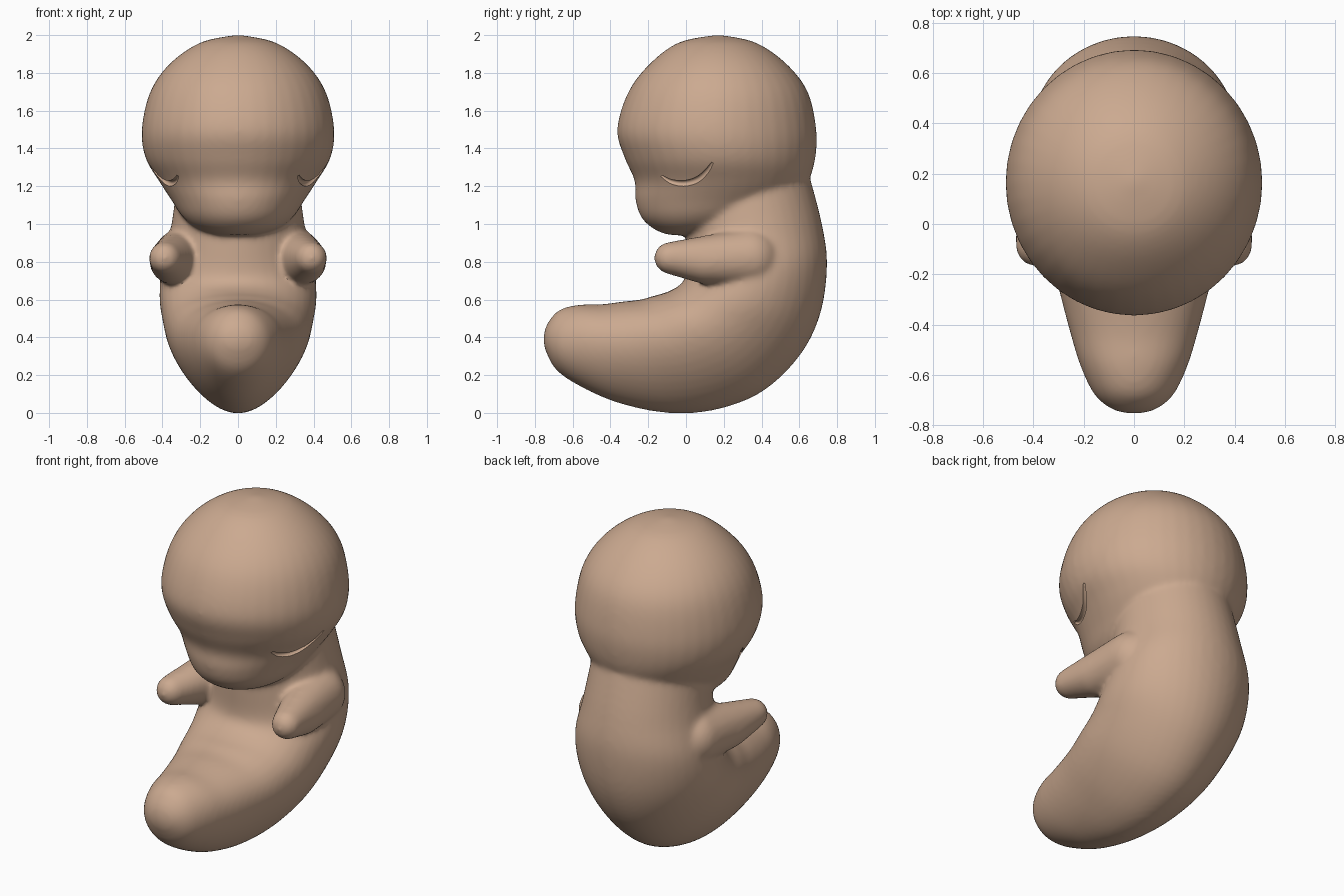
import bpy, bmesh, math
from mathutils import Vector, Matrix
from mathutils.bvhtree import BVHTree

cube = bpy.data.objects.get("Cube")
if cube:
    bpy.data.objects.remove(cube, do_unlink=True)

skin = bpy.data.materials.new("warm skin")
skin.use_nodes = True
SKIN = (0.60, 0.40, 0.28, 1)
skin.diffuse_color = SKIN
skin.node_tree.nodes["Principled BSDF"].inputs["Base Color"].default_value = SKIN


def smooth_path(keys, steps=5):
    """Interpolate the keys with a Catmull-Rom spline."""
    keys = [Vector(k) for k in keys]
    pts = []
    for i in range(len(keys) - 1):
        a, b, c, d = keys[max(i - 1, 0)], keys[i], keys[i + 1], keys[min(i + 2, len(keys) - 1)]
        for s in range(steps):
            t = s / steps
            pts.append(b + (c - a) * t / 2 + (a * 2 - b * 5 + c * 4 - d) * t * t / 2
                       + (b * 3 - a - c * 3 + d) * t ** 3 / 2)
    return pts + [keys[-1]]


def loft(bm, keys, sides=40):
    """Sections: outer y, outer z, inner y, inner z, half width, taper, centre x."""
    rings = []
    for oy, oz, iy, iz, w, k, x in smooth_path(keys):
        ring = []
        for j in range(sides):
            t = math.tau * j / sides
            c = math.cos(t)
            ring.append(bm.verts.new((x + w * math.sin(t) * (1 - k * c),
                                      (oy + iy + (oy - iy) * c) / 2,
                                      (oz + iz + (oz - iz) * c) / 2)))
        rings.append(ring)
    faces = [bm.faces.new(rings[0]), bm.faces.new(rings[-1][::-1])]
    for r, q in zip(rings, rings[1:]):
        for j in range(sides):
            n = (j + 1) % sides
            faces.append(bm.faces.new((r[j], q[j], q[n], r[n])))
    bmesh.ops.recalc_face_normals(bm, faces=faces)


def make_object(name, bm):
    mesh = bpy.data.meshes.new(name)
    bm.to_mesh(mesh)
    bm.free()
    ob = bpy.data.objects.new(name, mesh)
    bpy.context.collection.objects.link(ob)
    return ob


def apply_modifiers(ob):
    deps = bpy.context.evaluated_depsgraph_get()
    mesh = bpy.data.meshes.new_from_object(ob.evaluated_get(deps))
    ob.modifiers.clear()
    ob.data = mesh


def ball_points(x, y, z, r):
    ball = bmesh.new()
    bmesh.ops.create_icosphere(ball, subdivisions=3, radius=r,
                               matrix=Matrix.Translation((x, y, z)))
    points = [v.co.copy() for v in ball.verts]
    ball.free()
    return points


bm = bmesh.new()

# Head: horizontal slices as z, front y, back y, half width
head = [(2.0, .15, .19, .02), (1.96, -.04, .37, .2), (1.85, -.19, .53, .36),
        (1.7, -.305, .645, .465), (1.5, -.365, .69, .51), (1.35, -.325, .685, .49),
        (1.23, -.272, .65, .42), (1.13, -.268, .58, .355), (1.04, -.24, .45, .295),
        (.98, -.18, .3, .22), (.945, -.1, .15, .11), (.94, 0, .02, .01)]
loft(bm, [(b, z, f, z, w, 0, 0) for z, f, b, w in head])

# Curled body and tail: sections fanned round the belly
torso = [(.65, 1.27, .0, 1.05, .33, 0), (.72, 1.0, .0, .9, .36, 0),
         (.747, .78, .0, .74, .405, 0), (.71, .52, -.03, .68, .415, .08),
         (.60, .3, -.1, .64, .395, .15), (.4, .11, -.17, .62, .37, .22),
         (.15, .015, -.24, .6, .335, .25), (-.1, .0, -.33, .59, .295, .25),
         (-.35, .05, -.45, .575, .255, .2), (-.54, .13, -.57, .572, .215, .1),
         (-.68, .22, -.67, .545, .16, 0), (-.74, .32, -.73, .48, .09, 0),
         (-.755, .38, -.753, .42, .02, 0)]
loft(bm, [section + (0,) for section in torso])

# Arms: hull round balls from hand to shoulder
for side in (1, -1):
    points = []
    for x, y, z, r in ((.387, -.085, .82, .085), (.35, .1, .8, .118), (.29, .34, .82, .16)):
        points += ball_points(side * x, y, z, r)
    arm = [bm.verts.new(p) for p in points]
    bmesh.ops.convex_hull(bm, input=arm)
bmesh.ops.delete(bm, geom=[v for v in bm.verts if not v.link_faces], context='VERTS')

# Fuse everything into one soft body
body = make_object("body", bm)
fuse = body.modifiers.new("fuse", 'REMESH')
fuse.mode = 'VOXEL'
fuse.voxel_size = 0.014
soften = body.modifiers.new("soften", 'SMOOTH')
soften.factor = 0.5
soften.iterations = 14
apply_modifiers(body)

# Closed eyes: a curved groove pressed into each side of the head
surface = BVHTree.FromObject(body, bpy.context.evaluated_depsgraph_get())
eye_line = [(-.13, 1.255, .006), (-.08, 1.225, .013), (-.01, 1.215, .017),
            (.06, 1.235, .017), (.11, 1.28, .013), (.14, 1.325, .006)]
eye_centre = Vector((0, 1.42))
bm = bmesh.new()
for side in (1, -1):
    sections = []
    for y, z, r in eye_line:
        place = surface.ray_cast(Vector((side * 2, y, z)), Vector((-side, 0, 0)))[0]
        out = (Vector((y, z)) - eye_centre).normalized() * r
        sections.append((y + out.x, z + out.y, y - out.x, z - out.y, r * 1.3, 0, place.x))
    loft(bm, sections, 12)
eye_cutter = make_object("eye_cutter", bm)
eye_cutter.hide_render = True
cut = body.modifiers.new("eyes", 'BOOLEAN')
cut.operation = 'DIFFERENCE'
cut.solver = 'EXACT'
cut.object = eye_cutter
apply_modifiers(body)
bpy.data.objects.remove(eye_cutter, do_unlink=True)

# Colour and shading
body.data.materials.clear()
body.data.materials.append(skin)
bpy.context.view_layer.objects.active = body
body.select_set(True)
bpy.ops.object.shade_smooth_by_angle(angle=math.radians(40))
